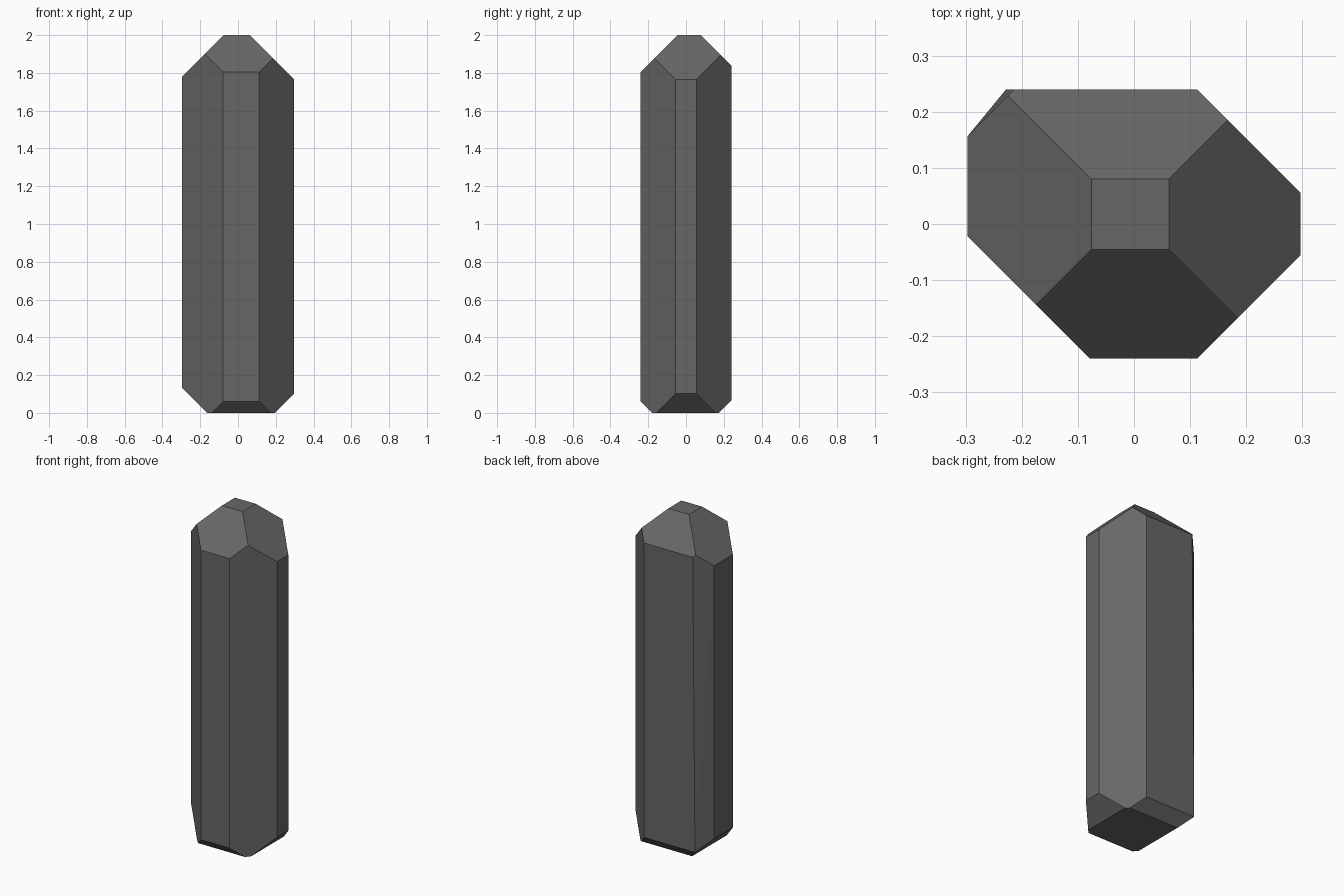
import bpy
import bmesh
import math
from mathutils import Vector

cube = bpy.data.objects.get("Cube")
if cube:
    bpy.data.objects.remove(cube, do_unlink=True)

# One dark grey stone colour
stone = bpy.data.materials.new("dark_grey_stone")
stone.use_nodes = True
colour = (0.135, 0.135, 0.135, 1)
stone.diffuse_color = colour
bsdf = next(n for n in stone.node_tree.nodes if n.type == 'BSDF_PRINCIPLED')
bsdf.inputs["Base Color"].default_value = colour

# Square column
bm = bmesh.new()
bmesh.ops.create_cube(bm, size=1)
for v in bm.verts:
    v.co = Vector((v.co.x * 0.594, v.co.y * 0.48, (v.co.z + 0.5) * 2))


def chamfer(normal, distance):
    """Slice off everything beyond the plane normal . p = distance, then cap it."""
    n = Vector(normal)
    geom = bm.verts[:] + bm.edges[:] + bm.faces[:]
    cut = bmesh.ops.bisect_plane(bm, geom=geom, plane_co=n * distance / n.length_squared,
                                 plane_no=n, clear_outer=True)
    edges = [e for e in cut["geom_cut"] if isinstance(e, bmesh.types.BMEdge)]
    bmesh.ops.edgeloop_fill(bm, edges=edges)


# Upright corners
chamfer((1, 1, 0), 0.352)
chamfer((1, -1, 0), 0.352)
chamfer((-1, -1, 0), 0.319)
chamfer((-1, 1, 0), 0.453)

# Sloping tip
chamfer((-1, 0, 1), 2.076)
chamfer((1, 0, 1), 2.062)
chamfer((0, -1, 1), 2.045)
chamfer((0, 1, 1), 2.08)

# Shallower slopes round the foot
chamfer((-1, 0, -1), 0.163)
chamfer((1, 0, -1), 0.195)
chamfer((0, -1, -1), 0.18)
chamfer((0, 1, -1), 0.175)

# The rear corner runs to a single point at the foot
point = Vector((-0.228, 0.24, 0.065))
for v in bm.verts:
    if (v.co - point).length < 0.03:
        v.co = point
bmesh.ops.remove_doubles(bm, verts=bm.verts[:], dist=0.001)

# Rebuild as clean flat facets
corners = [v.co.copy() for v in bm.verts]
bm.clear()
for co in corners:
    bm.verts.new(co)
bmesh.ops.convex_hull(bm, input=bm.verts[:])
bmesh.ops.dissolve_limit(bm, angle_limit=math.radians(0.1),
                         verts=bm.verts[:], edges=bm.edges[:])
bmesh.ops.recalc_face_normals(bm, faces=bm.faces[:])

mesh = bpy.data.meshes.new("crystal_column")
bm.to_mesh(mesh)
bm.free()
mesh.materials.append(stone)
crystal = bpy.data.objects.new("crystal_column", mesh)
bpy.context.collection.objects.link(crystal)
